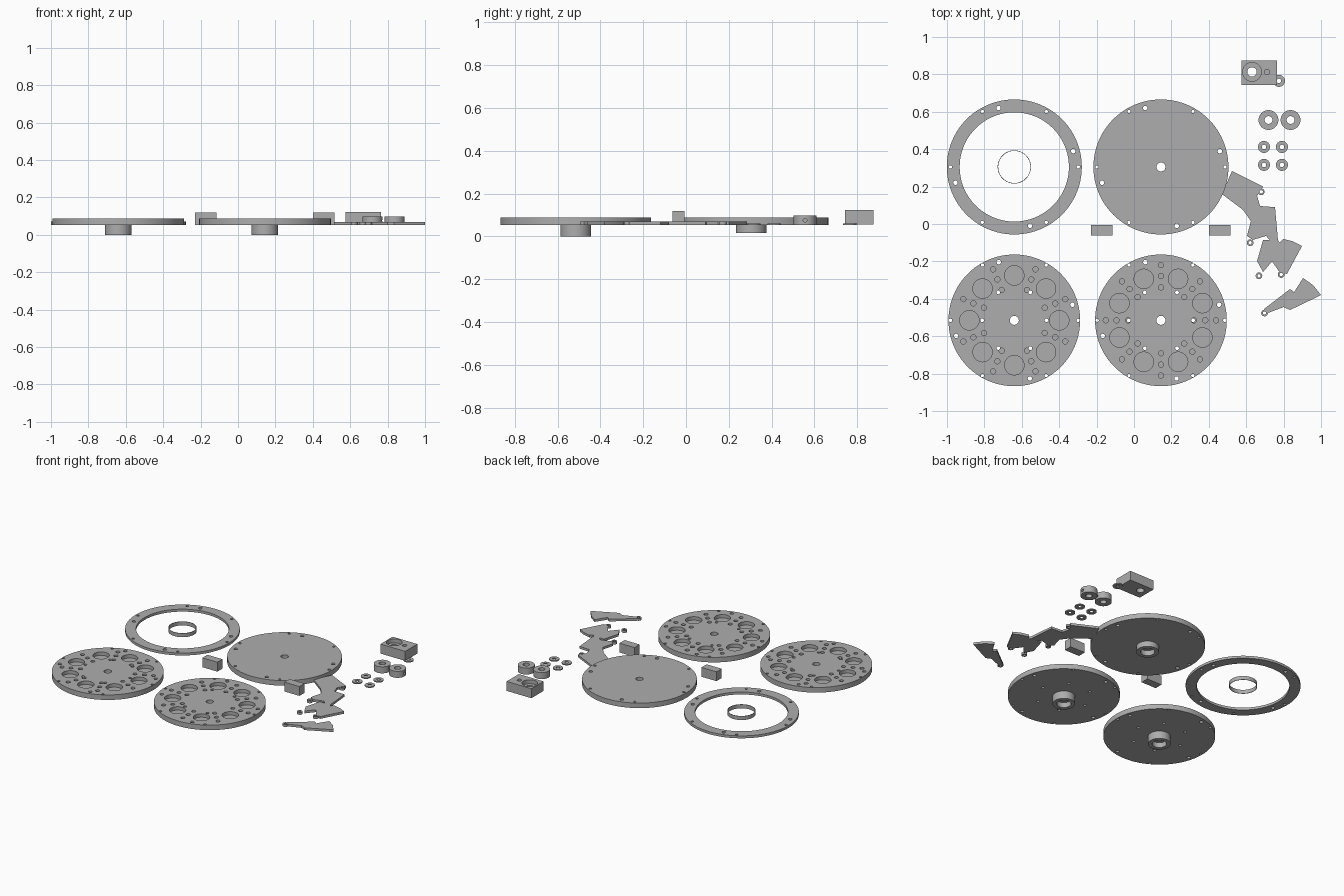
import bpy, bmesh
from math import cos, sin, tau, radians
from mathutils import Matrix

default = bpy.data.objects.get("Cube")
if default:
    bpy.data.objects.remove(default)

grey = bpy.data.materials.new("plain grey")
grey.use_nodes = True
colour = (0.42, 0.42, 0.42, 1)
grey.diffuse_color = colour
grey.node_tree.nodes["Principled BSDF"].inputs["Base Color"].default_value = colour

FLOOR = 0.053      # underside shared by all flat parts
TOP = 0.088        # top of the thick discs
parts = []


def finish(name, bm, keep=True):
    bmesh.ops.recalc_face_normals(bm, faces=bm.faces[:])
    mesh = bpy.data.meshes.new(name)
    bm.to_mesh(mesh)
    bm.free()
    obj = bpy.data.objects.new(name, mesh)
    bpy.context.collection.objects.link(obj)
    if keep:
        mesh.materials.append(grey)
        parts.append(obj)
    return obj


def lathe(name, x, y, profile, segments=96):
    """Revolve a closed (radius, z) profile about a vertical axis."""
    bm = bmesh.new()
    rings = []
    for i in range(segments):
        a = tau * i / segments
        rings.append([bm.verts.new((x + r * cos(a), y + r * sin(a), z)) for r, z in profile])
    count = len(profile)
    for i in range(segments):
        here, after = rings[i], rings[(i + 1) % segments]
        for j in range(count):
            k = (j + 1) % count
            bm.faces.new((here[j], after[j], after[k], here[k]))
    return finish(name, bm)


def tube(name, x, y, outer, inner, low, high, segments=48):
    return lathe(name, x, y, [(inner, low), (outer, low), (outer, high), (inner, high)], segments)


def box(name, x0, x1, y0, y1, z0, z1):
    bm = bmesh.new()
    place = Matrix.Translation(((x0 + x1) / 2, (y0 + y1) / 2, (z0 + z1) / 2))
    size = Matrix.Diagonal((x1 - x0, y1 - y0, z1 - z0, 1))
    bmesh.ops.create_cube(bm, size=1, matrix=place @ size)
    return finish(name, bm)


def drill(obj, holes, low, high, turn=Matrix()):
    """Cut round holes, given as (x, y, radius), between two heights."""
    bm = bmesh.new()
    for x, y, r in holes:
        place = Matrix.Translation((x, y, (low + high) / 2)) @ turn
        bmesh.ops.create_cone(bm, cap_ends=True, segments=32 if r > 0.02 else 16,
                              radius1=r, radius2=r, depth=high - low, matrix=place)
    cutter = finish("hole_cutter", bm, keep=False)
    cutter.hide_render = True
    mod = obj.modifiers.new("holes", "BOOLEAN")
    mod.operation = "DIFFERENCE"
    mod.solver = "EXACT"
    mod.object = cutter
    graph = bpy.context.evaluated_depsgraph_get()
    cut = bpy.data.meshes.new_from_object(obj.evaluated_get(graph))
    obj.modifiers.clear()
    obj.data = cut
    bpy.data.objects.remove(cutter)


def circle(x, y, distance, count, start, radius):
    """Evenly spaced holes around a centre; start is in degrees."""
    angles = [radians(start) + tau * i / count for i in range(count)]
    return [(x + distance * cos(a), y + distance * sin(a), radius) for a in angles]


def rim_holes(x, y, screw_distance, pin_distance):
    return (circle(x, y, screw_distance, 6, 0, 0.009)
            + circle(x, y, pin_distance, 4, 15, 0.012))


def hub_disc(name, x, y, radius, hub_low):
    # Thick disc with a hollow hub below and a shaft hole
    bore_top = hub_low + 0.035
    return lathe(name, x, y, [(0.024, TOP), (radius, TOP), (radius, FLOOR), (0.071, FLOOR),
                              (0.071, hub_low), (0.045, hub_low), (0.045, bore_top),
                              (0.024, bore_top)])


LEFT_X, RIGHT_X = -0.64, 0.144
BACK_Y, FRONT_Y = 0.305, -0.515

# Cover ring and the thin sleeve in its middle
ring = tube("cover_ring", LEFT_X, BACK_Y, 0.361, 0.292, FLOOR, 0.07, 96)
drill(ring, rim_holes(LEFT_X, BACK_Y, 0.342, 0.326), 0, 0.2)
tube("thin_sleeve", LEFT_X, BACK_Y, 0.089, 0.086, FLOOR, 0.08, 64)

# Plain base disc
base = hub_disc("base_disc", RIGHT_X, BACK_Y, 0.361, 0.015)
drill(base, rim_holes(RIGHT_X, BACK_Y, 0.342, 0.326), 0, 0.2)

# Two magnet discs with pockets, one turned by half a step
for name, x, turn in (("left_magnet_disc", LEFT_X, 0), ("right_magnet_disc", RIGHT_X, 22.5)):
    disc = hub_disc(name, x, FRONT_Y, 0.352, 0)
    through = rim_holes(x, FRONT_Y, 0.341, 0.322) + circle(x, FRONT_Y, 0.172, 6, 0, 0.01)
    drill(disc, through, -0.1, 0.2)
    pockets = circle(x, FRONT_Y, 0.24, 8, turn, 0.052)
    for distance in (0.176, 0.237, 0.295):
        pockets += circle(x, FRONT_Y, distance, 8, turn + 22.5, 0.014)
    drill(disc, pockets, 0.064, 0.2)

# Two stop blocks
for name, x in (("left_stop_block", 0.4), ("right_stop_block", -0.23)):
    box(name, x, x + 0.115, -0.062, -0.006, FLOOR, 0.118)

# Drive block with a stepped bore and a small pocket
block = box("drive_block", 0.575, 0.765, 0.742, 0.875, 0.056, 0.122)
drill(block, [(0.631, 0.813, 0.025)], 0, 0.2)
drill(block, [(0.631, 0.813, 0.05)], 0.095, 0.2)
drill(block, [(0.711, 0.813, 0.014)], 0.08, 0.2)

# Shaft collars with a cross hole for a set screw
for name, x in (("inner_collar", 0.719), ("outer_collar", 0.837)):
    collar = tube(name, x, 0.556, 0.053, 0.021, FLOOR, 0.098)
    drill(collar, [(x + 0.04, 0.556, 0.009)], 0.04, 0.11, Matrix.Rotation(tau / 4, 4, "Y"))

# Washers
spots = [(x, y) for x in (0.695, 0.791) for y in (0.316, 0.412)] + [(0.775, 0.765)]
for i, (x, y) in enumerate(spots):
    tube("washer_" + str(i + 1), x, y, 0.032, 0.012, FLOOR, 0.06, 32)


def shutter(name, outline, tabs):
    # Flat plate with a drilled lug at each tab position
    bm = bmesh.new()
    face = bm.faces.new([bm.verts.new((x, y, FLOOR)) for x, y in outline])
    rise = bmesh.ops.extrude_face_region(bm, geom=[face])["geom"]
    bmesh.ops.translate(bm, vec=(0, 0, 0.016),
                        verts=[v for v in rise if isinstance(v, bmesh.types.BMVert)])
    plate = finish(name, bm)
    drill(plate, [(x, y, 0.013) for x, y in tabs], 0, 0.2)
    for i, (x, y) in enumerate(tabs):
        tube(name + "_lug_" + str(i + 1), x, y, 0.018, 0.009, FLOOR, 0.069, 16)


# Shutter plates
shutter("large_shutter",
        [(0.524, 0.283), (0.69, 0.2), (0.658, 0.15), (0.674, 0.096), (0.754, 0.09),
         (0.77, -0.09), (0.73, -0.09), (0.706, -0.064), (0.635, -0.085), (0.604, -0.064),
         (0.625, 0.016), (0.583, 0.075), (0.47, 0.16)],
        [(0.68, 0.172), (0.743, -0.096), (0.621, -0.1)])
shutter("middle_shutter",
        [(0.69, -0.085), (0.77, -0.088), (0.78, -0.1), (0.797, -0.08), (0.85, -0.093),
         (0.898, -0.118), (0.818, -0.267), (0.78, -0.26), (0.738, -0.2), (0.69, -0.257),
         (0.658, -0.198)],
        [(0.787, -0.27), (0.668, -0.277)])
shutter("small_shutter",
        [(0.695, -0.455), (0.834, -0.348), (0.856, -0.364), (0.904, -0.289), (0.957, -0.326),
         (1, -0.38), (0.834, -0.46), (0.8, -0.444), (0.715, -0.476)],
        [(0.698, -0.476)])

# Round walls smooth, edges crisp
bpy.ops.object.select_all(action="DESELECT")
for obj in parts:
    obj.select_set(True)
bpy.context.view_layer.objects.active = parts[0]
bpy.ops.object.shade_smooth_by_angle(angle=radians(30))
